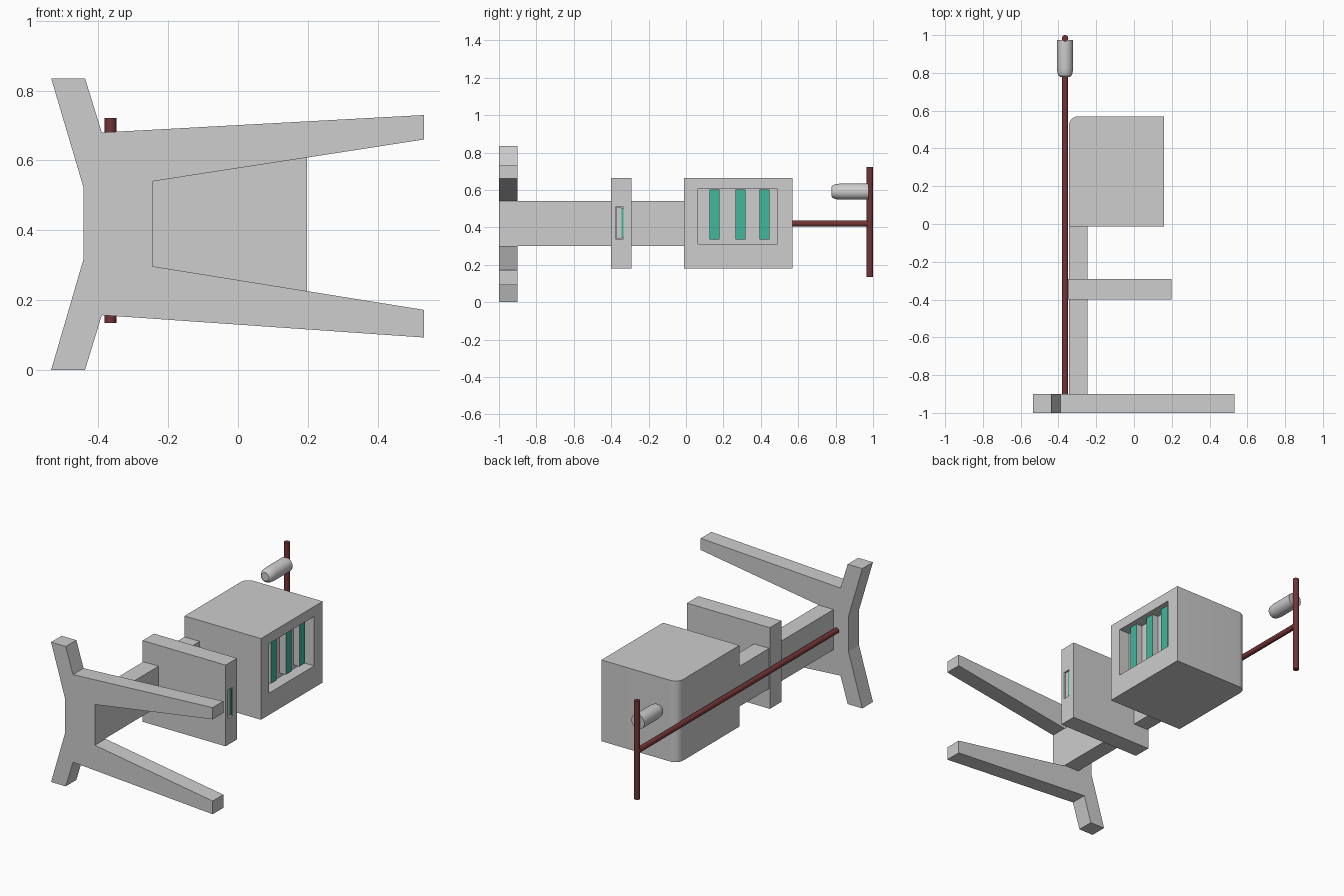
import bpy, bmesh
from mathutils import Vector, Matrix

cube = bpy.data.objects.get("Cube")
if cube:
    bpy.data.objects.remove(cube, do_unlink=True)


def material(name, rgb):
    m = bpy.data.materials.new(name)
    m.use_nodes = True
    m.diffuse_color = (*rgb, 1)
    m.node_tree.nodes["Principled BSDF"].inputs["Base Color"].default_value = (*rgb, 1)
    return m


GREY = material("light grey", (0.61, 0.61, 0.61))
TEAL = material("teal", (0.05, 0.48, 0.33))
BROWN = material("dark red brown", (0.17, 0.035, 0.035))


def finish(name, bm, *mats, smooth=False):
    bmesh.ops.recalc_face_normals(bm, faces=bm.faces)
    mesh = bpy.data.meshes.new(name)
    bm.to_mesh(mesh)
    bm.free()
    for m in mats:
        mesh.materials.append(m)
    ob = bpy.data.objects.new(name, mesh)
    bpy.context.collection.objects.link(ob)
    if smooth:
        bpy.ops.object.select_all(action="DESELECT")
        ob.select_set(True)
        bpy.context.view_layer.objects.active = ob
        bpy.ops.object.shade_smooth_by_angle()
    return ob


def box_mesh(lo, hi):
    lo, hi = Vector(lo), Vector(hi)
    bm = bmesh.new()
    bmesh.ops.create_cube(bm, size=1)
    for v in bm.verts:
        v.co = (lo + hi) / 2 + v.co * (hi - lo)
    return bm


def recess(bm, y, z, depth):
    """Sink a rectangular pocket into the face pointing to +x."""
    face = max(bm.faces, key=lambda f: f.calc_center_median().x)
    x = face.calc_center_median().x
    bmesh.ops.inset_individual(bm, faces=[face], thickness=0.02)
    c = face.calc_center_median()
    for v in face.verts:
        v.co = (x, y[v.co.y > c.y], z[v.co.z > c.z])
    bmesh.ops.inset_individual(bm, faces=[face], thickness=0)
    for v in face.verts:
        v.co.x -= depth


def rod(name, start, end, radius):
    start, end = Vector(start), Vector(end)
    axis = end - start
    bm = bmesh.new()
    turn = Matrix.Translation((start + end) / 2) @ axis.to_track_quat("Z", "Y").to_matrix().to_4x4()
    bmesh.ops.create_cone(bm, cap_ends=True, segments=20, radius1=radius,
                          radius2=radius, depth=axis.length, matrix=turn)
    return finish(name, bm, BROWN, smooth=True)


# Forked front frame, extruded from its outline
outline = [(-0.535, 0.835), (-0.438, 0.835), (-0.39, 0.68), (0.533, 0.73),
           (0.533, 0.66), (-0.245, 0.54), (-0.245, 0.297), (0.533, 0.172),
           (0.533, 0.093), (-0.39, 0.157), (-0.438, 0), (-0.535, 0),
           (-0.443, 0.315), (-0.443, 0.525)]
bm = bmesh.new()
face = bm.faces.new([bm.verts.new((x, -1, z)) for x, z in outline])
ext = bmesh.ops.extrude_face_region(bm, geom=[face])
bmesh.ops.translate(bm, vec=(0, 0.1, 0),
                    verts=[g for g in ext["geom"] if isinstance(g, bmesh.types.BMVert)])
finish("forked_frame", bm, GREY)

# Beam joining frame, plate and housing
finish("beam", box_mesh((-0.345, -0.9, 0.3), (-0.245, 0, 0.54)), GREY)

# Cross plate with a slotted end
bm = box_mesh((-0.35, -0.4, 0.18), (0.198, -0.292, 0.665))
recess(bm, (-0.376, -0.333), (0.337, 0.508), 0.02)
finish("cross_plate", bm, GREY)
finish("slot_slider", box_mesh((0.17, -0.374, 0.34), (0.19, -0.345, 0.505)), GREY)
finish("slot_strip", box_mesh((0.17, -0.345, 0.345), (0.194, -0.334, 0.5)), TEAL)

# Housing with one rounded corner and a window
bm = box_mesh((-0.345, -0.012, 0.18), (0.16, 0.57, 0.665))
recess(bm, (0.065, 0.49), (0.31, 0.605), 0.07)
corner = [e for e in bm.edges
          if all(v.co.x < -0.3 and v.co.y > 0.5 for v in e.verts)]
bmesh.ops.bevel(bm, geom=corner, offset=0.05, segments=8, affect="EDGES", profile=0.5)
finish("housing", bm, GREY, smooth=True)

# Window blocks with coloured fronts
for i, y in enumerate((0.152, 0.292, 0.42)):
    bm = box_mesh((0.085, y - 0.027, 0.335), (0.13, y + 0.027, 0.603))
    for f in bm.faces:
        f.normal_update()
        f.material_index = int(f.normal.x > 0.9)
    finish(f"window_block_{i + 1}", bm, GREY, TEAL)

# Long rod and upright end rod
rod("long_rod", (-0.365, -0.9, 0.42), (-0.365, 0.98, 0.42), 0.016)
rod("upright_rod", (-0.365, 0.983, 0.135), (-0.365, 0.983, 0.722), 0.017)

# Grip, turned from a half profile with a rounded front end
profile = [(0, 0.778), (0.025, 0.778), (0.034, 0.785), (0.04, 0.8),
           (0.043, 0.825), (0.043, 0.975), (0, 0.975)]
bm = bmesh.new()
points = [bm.verts.new((-0.365 + r, y, 0.591)) for r, y in profile]
edges = [bm.edges.new(pair) for pair in zip(points, points[1:])]
bmesh.ops.spin(bm, geom=points + edges, cent=(-0.365, 0, 0.591), axis=(0, 1, 0),
               angle=6.283185, steps=28)
bmesh.ops.remove_doubles(bm, verts=bm.verts, dist=0.0005)
finish("grip", bm, GREY, smooth=True)
